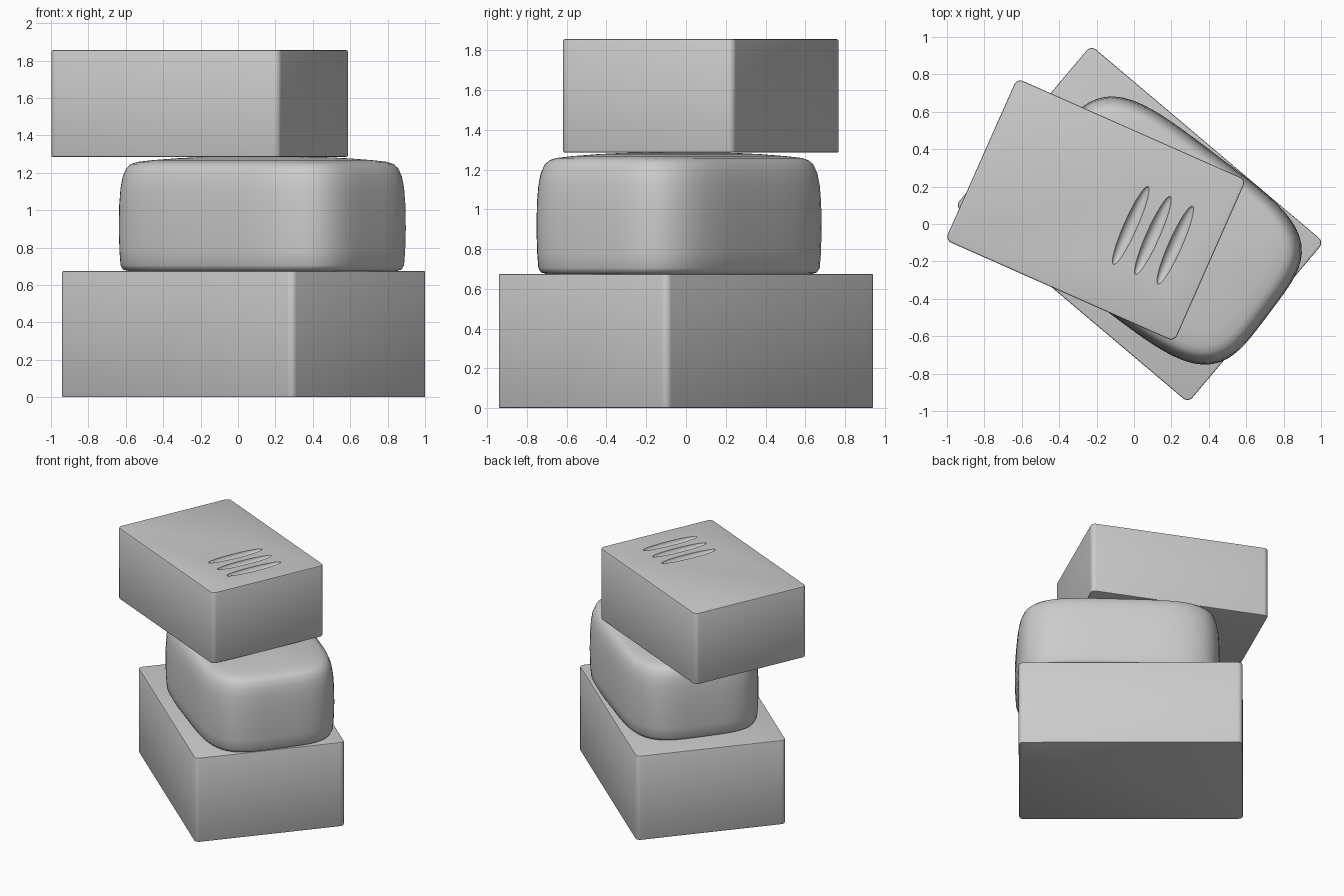
import bpy, bmesh, math

if "Cube" in bpy.data.objects:
    bpy.data.objects.remove(bpy.data.objects["Cube"])


def smooth(obj, angle=35):
    bpy.ops.object.select_all(action='DESELECT')
    obj.select_set(True)
    bpy.context.view_layer.objects.active = obj
    bpy.ops.object.shade_smooth_by_angle(angle=math.radians(angle))


def add_object(name, bm, loc, turn):
    bmesh.ops.recalc_face_normals(bm, faces=bm.faces)
    mesh = bpy.data.meshes.new(name)
    bm.to_mesh(mesh)
    bm.free()
    obj = bpy.data.objects.new(name, mesh)
    bpy.context.collection.objects.link(obj)
    obj.location = loc
    obj.rotation_euler.z = math.radians(turn)
    return obj


def block(name, size, loc, turn, corner=0.035, rim=0.008):
    """Box with rounded upright edges and a thin softened rim."""
    bm = bmesh.new()
    bmesh.ops.create_cube(bm, size=1)
    bmesh.ops.scale(bm, vec=size, verts=bm.verts)
    upright = [e for e in bm.edges
               if abs(e.verts[0].co.z - e.verts[1].co.z) > 0.1]
    bmesh.ops.bevel(bm, geom=upright, offset=corner, segments=5,
                    profile=0.5, affect='EDGES')
    rims = [e for e in bm.edges if len(e.link_faces) == 2
            and e.calc_face_angle(0) > math.radians(60)]
    bmesh.ops.bevel(bm, geom=rims, offset=rim, segments=2,
                    profile=0.5, affect='EDGES')
    return add_object(name, bm, loc, turn)


def cushion(name, a, b, profile, loc, turn, n=4, steps=96):
    """Stack of squarish oval rings; profile holds (inset, z)."""
    bm = bmesh.new()
    rings = []
    for inset, z in profile:
        ring = []
        for i in range(steps):
            t = 2 * math.pi * i / steps
            c, s = math.cos(t), math.sin(t)
            r = (abs(c) ** n + abs(s) ** n) ** (-1 / n)
            ring.append(bm.verts.new(((a - inset) * c * r, (b - inset) * s * r, z)))
        rings.append(ring)
    for lo, hi in zip(rings, rings[1:]):
        for i in range(steps):
            j = (i + 1) % steps
            bm.faces.new((lo[i], lo[j], hi[j], hi[i]))
    bm.faces.new(rings[0][::-1])
    bm.faces.new(rings[-1])
    return add_object(name, bm, loc, turn)


# Bottom block
base = block("base_block", (1.63, 1.124, 0.675), (0.03, 0, 0.3375), -40.2)
smooth(base)

# Soft domed middle block
middle = cushion("middle_cushion", 0.74, 0.51,
                 [(0.045, 0.674), (0.02, 0.682), (0.008, 0.705), (0.003, 0.78),
                  (0, 0.9), (0.002, 1.03), (0.008, 1.12), (0.018, 1.18),
                  (0.035, 1.225), (0.055, 1.246), (0.085, 1.258), (0.15, 1.267),
                  (0.26, 1.277), (0.38, 1.284), (0.48, 1.286)],
                 (0.13, -0.035, 0), -37)
smooth(middle, 50)

# Top block with three carved leaf-shaped grooves
TURN = -23.9
top = block("top_block", (1.34, 0.946, 0.57), (-0.205, 0.075, 1.57), TURN)
for k, x in enumerate((0.205, 0.335, 0.465)):
    bm = bmesh.new()
    bmesh.ops.create_uvsphere(bm, u_segments=32, v_segments=24, radius=1)
    bmesh.ops.scale(bm, vec=(0.036, 0.23, 0.035), verts=bm.verts)
    cutter = add_object(f"groove_cutter_{k + 1}", bm, (x, 0, 0.288), 0)
    cutter.parent = top
    cutter.hide_render = True
    cutter.hide_set(True)
    mod = top.modifiers.new(f"groove_{k + 1}", 'BOOLEAN')
    mod.operation = 'DIFFERENCE'
    mod.solver = 'EXACT'
    mod.object = cutter
smooth(top)
